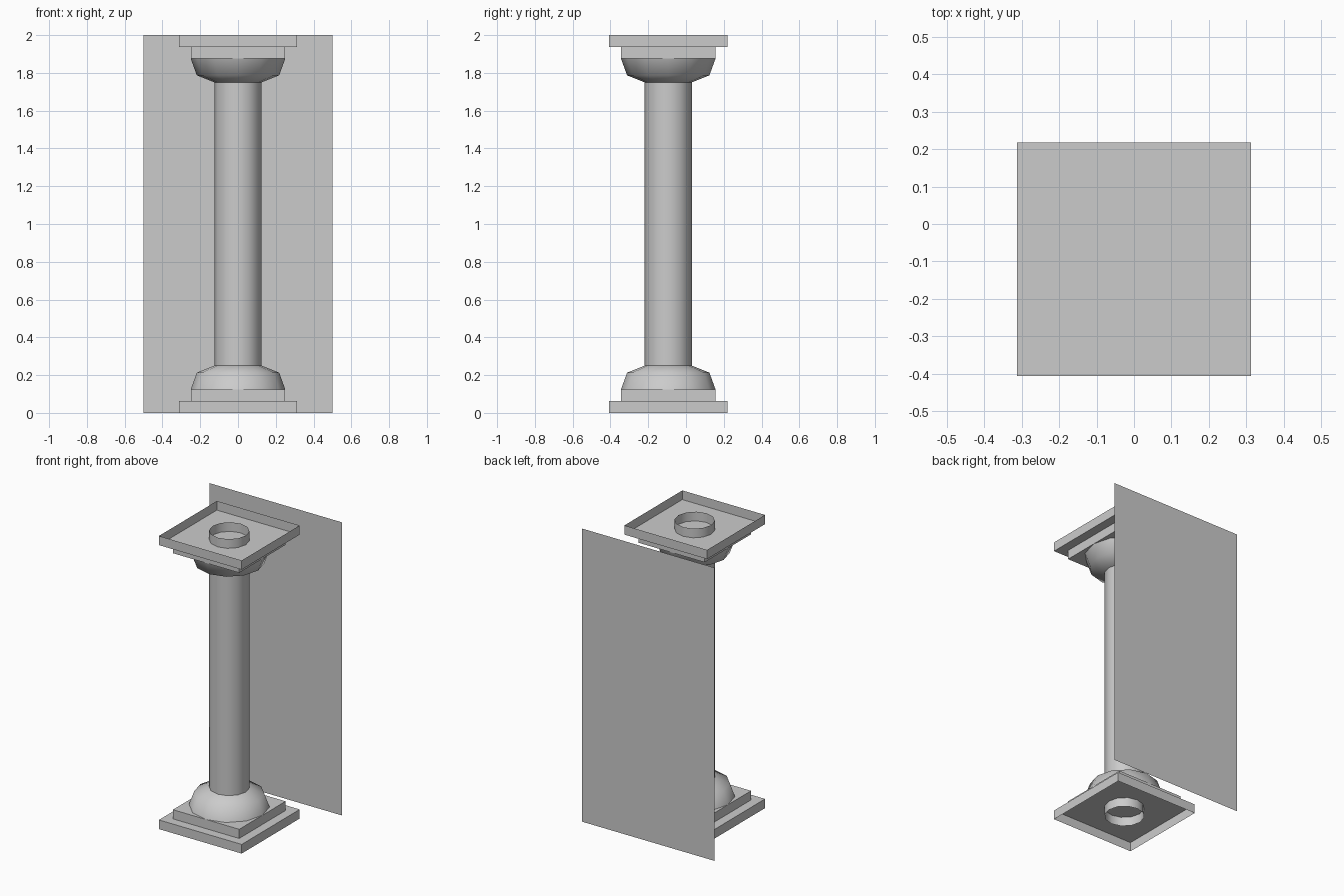
import bpy, bmesh, math

if "Cube" in bpy.data.objects:
    bpy.data.objects.remove(bpy.data.objects["Cube"])

CY = -0.094      # column axis in y
SIDES = 12


def finish(name, bm, smooth=False):
    me = bpy.data.meshes.new(name)
    bm.to_mesh(me)
    bm.free()
    ob = bpy.data.objects.new(name, me)
    bpy.context.collection.objects.link(ob)
    if smooth:
        bpy.ops.object.select_all(action='DESELECT')
        ob.select_set(True)
        bpy.context.view_layer.objects.active = ob
        bpy.ops.object.shade_smooth_by_angle(angle=math.radians(50))
    return ob


def lathe(name, profile):
    """Open shell turned around the column axis; profile runs upward."""
    bm = bmesh.new()
    rings = []
    for r, z in profile:
        rings.append([bm.verts.new((r * math.cos(2 * math.pi * i / SIDES),
                                    CY + r * math.sin(2 * math.pi * i / SIDES), z))
                      for i in range(SIDES)])
    for a, b in zip(rings, rings[1:]):
        for i in range(SIDES):
            j = (i + 1) % SIDES
            bm.faces.new((a[i], a[j], b[j], b[i]))
    return finish(name, bm, True)


def slab(name, half, z_open, z_face):
    """Square slab with four walls and one face, open on the other side."""
    bm = bmesh.new()
    corners = [(-half, -half), (half, -half), (half, half), (-half, half)]
    a = [bm.verts.new((x, CY + y, z_open)) for x, y in corners]
    b = [bm.verts.new((x, CY + y, z_face)) for x, y in corners]
    bm.faces.new(b)
    for i in range(4):
        j = (i + 1) % 4
        bm.faces.new((a[i], a[j], b[j], b[i]))
    if z_face < z_open:
        bmesh.ops.reverse_faces(bm, faces=bm.faces[:])
    return finish(name, bm)


# shaft, an open tube running the full height
lathe("shaft", [(0.125, 0), (0.125, 2)])

# base and capital: rounded collar plus two stepped square slabs
collar = [(0.25, 0.125), (0.218, 0.213), (0.125, 0.25)]
lathe("base_collar", collar)
lathe("capital_collar", [(r, 2 - z) for r, z in reversed(collar)])
for name, half, z0, z1 in (("outer_slab", 0.3125, 0, 0.0625),
                           ("inner_slab", 0.25, 0.0625, 0.125)):
    slab("base_" + name, half, z0, z1)
    slab("capital_" + name, half, 2 - z0, 2 - z1)

# thin wall panel behind the column
bm = bmesh.new()
bm.faces.new([bm.verts.new((x, 0.406, z))
              for x, z in ((-0.5, 0), (0.5, 0), (0.5, 2), (-0.5, 2))])
finish("back_panel", bm)
